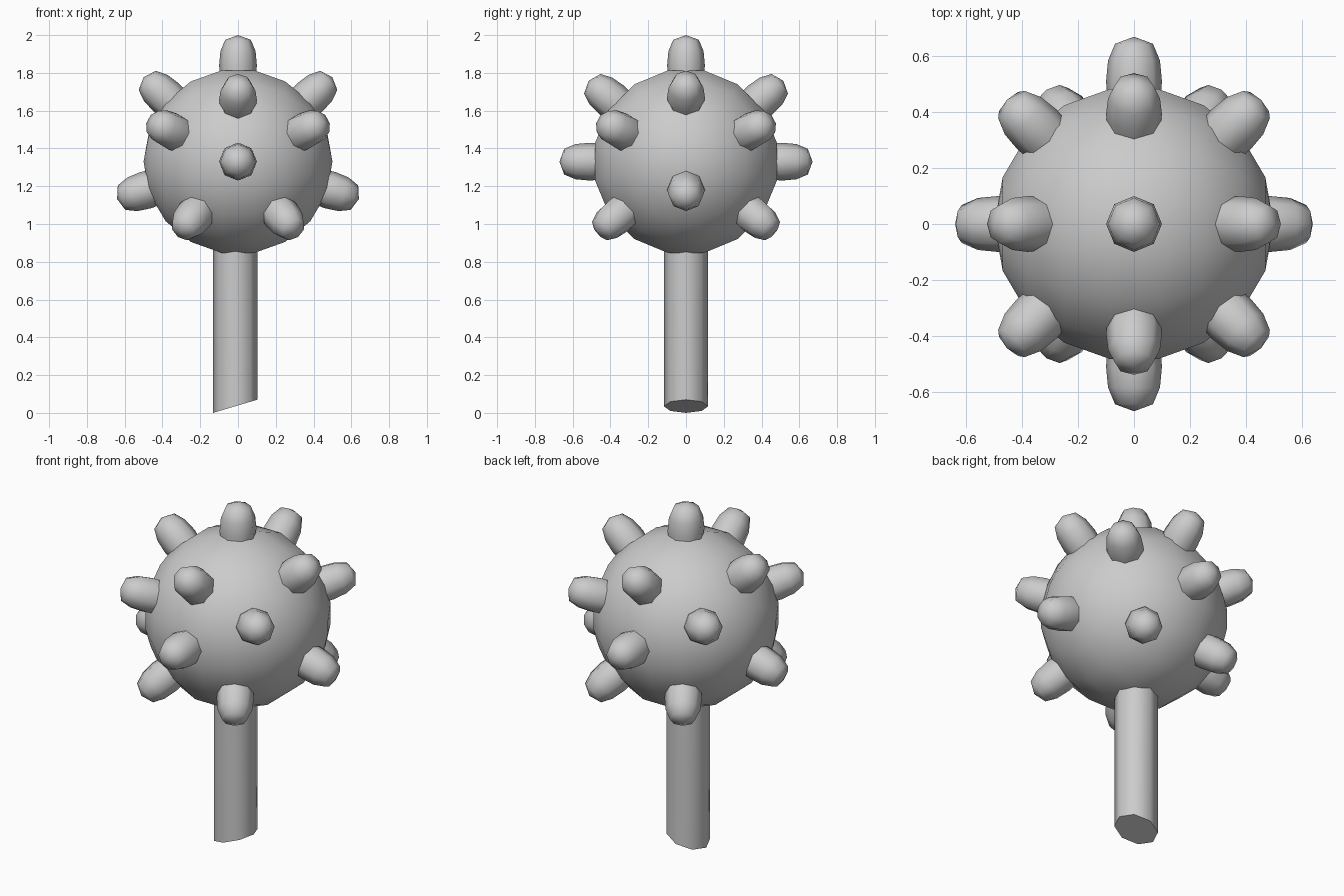
import bpy, bmesh, math
from mathutils import Vector, Matrix

if "Cube" in bpy.data.objects:
    bpy.data.objects.remove(bpy.data.objects["Cube"])

CENTRE = Vector((0, 0, 1.33))


def make_object(name, bm, angle):
    bmesh.ops.recalc_face_normals(bm, faces=bm.faces)
    mesh = bpy.data.meshes.new(name)
    bm.to_mesh(mesh)
    bm.free()
    ob = bpy.data.objects.new(name, mesh)
    bpy.context.collection.objects.link(ob)
    bpy.ops.object.select_all(action='DESELECT')
    ob.select_set(True)
    bpy.context.view_layer.objects.active = ob
    bpy.ops.object.shade_smooth_by_angle(angle=math.radians(angle))
    return ob


# Ball head: poles on the x axis, flats facing up, down, front and back
bm = bmesh.new()
bmesh.ops.create_uvsphere(bm, u_segments=16, v_segments=9, radius=0.5)
turn = Matrix.Rotation(math.pi / 2, 4, 'Y') @ Matrix.Rotation(math.pi / 16, 4, 'Z')
bmesh.ops.transform(bm, matrix=Matrix.Translation(CENTRE) @ turn, verts=bm.verts)
make_object("ball_head", bm, 60)

# Handle: eight-sided shaft with a slanted lower end
bm = bmesh.new()
bmesh.ops.create_cone(bm, cap_ends=True, segments=8, radius1=0.117, radius2=0.117, depth=1)
for v in bm.verts:
    v.co.x -= 0.015
    v.co.z = 1.0 if v.co.z > 0 else 0.07 * (v.co.x + 0.132) / 0.234
make_object("handle", bm, 50)

# Rounded stud: (distance from ball centre, radius)
PROFILE = [(0.45, 0.095), (0.51, 0.1), (0.585, 0.093), (0.645, 0.068)]
TIP = 0.67
SIDES = 8


def stud(name, direction):
    bm = bmesh.new()
    rings = []
    for d, r in PROFILE:
        rings.append([bm.verts.new((r * math.cos(2 * math.pi * i / SIDES),
                                    r * math.sin(2 * math.pi * i / SIDES), d))
                      for i in range(SIDES)])
    tip = bm.verts.new((0, 0, TIP))
    for i in range(SIDES):
        j = (i + 1) % SIDES
        for a, b in zip(rings, rings[1:]):
            bm.faces.new((a[i], a[j], b[j], b[i]))
        bm.faces.new((rings[-1][i], rings[-1][j], tip))
    bm.faces.new(rings[0][::-1])
    rot = Vector(direction).to_track_quat('Z', 'Y').to_matrix().to_4x4()
    bmesh.ops.transform(bm, matrix=Matrix.Translation(CENTRE) @ rot, verts=bm.verts)
    make_object(name, bm, 65)


# Studs: one on top, the rest mirrored left/right and front/back
stud("top_stud", (0, 0, 1))
for s in (-1, 1):
    side = "right" if s > 0 else "left"
    end = "back" if s > 0 else "front"
    stud(f"upper_{side}_stud", (0.43 * s, 0, 0.385))
    stud(f"upper_{end}_stud", (0, 0.44 * s, 0.365))
    stud(f"side_{side}_stud", (0.55 * s, 0, -0.17))
    stud(f"middle_{end}_stud", (0, s, 0))
    for t in (-1, 1):
        corner = f"{side}_{'back' if t > 0 else 'front'}"
        stud(f"diagonal_{corner}_stud", (0.39 * s, 0.38 * t, 0.18))
        stud(f"lower_{corner}_stud", (0.26 * s, 0.4 * t, -0.32))
